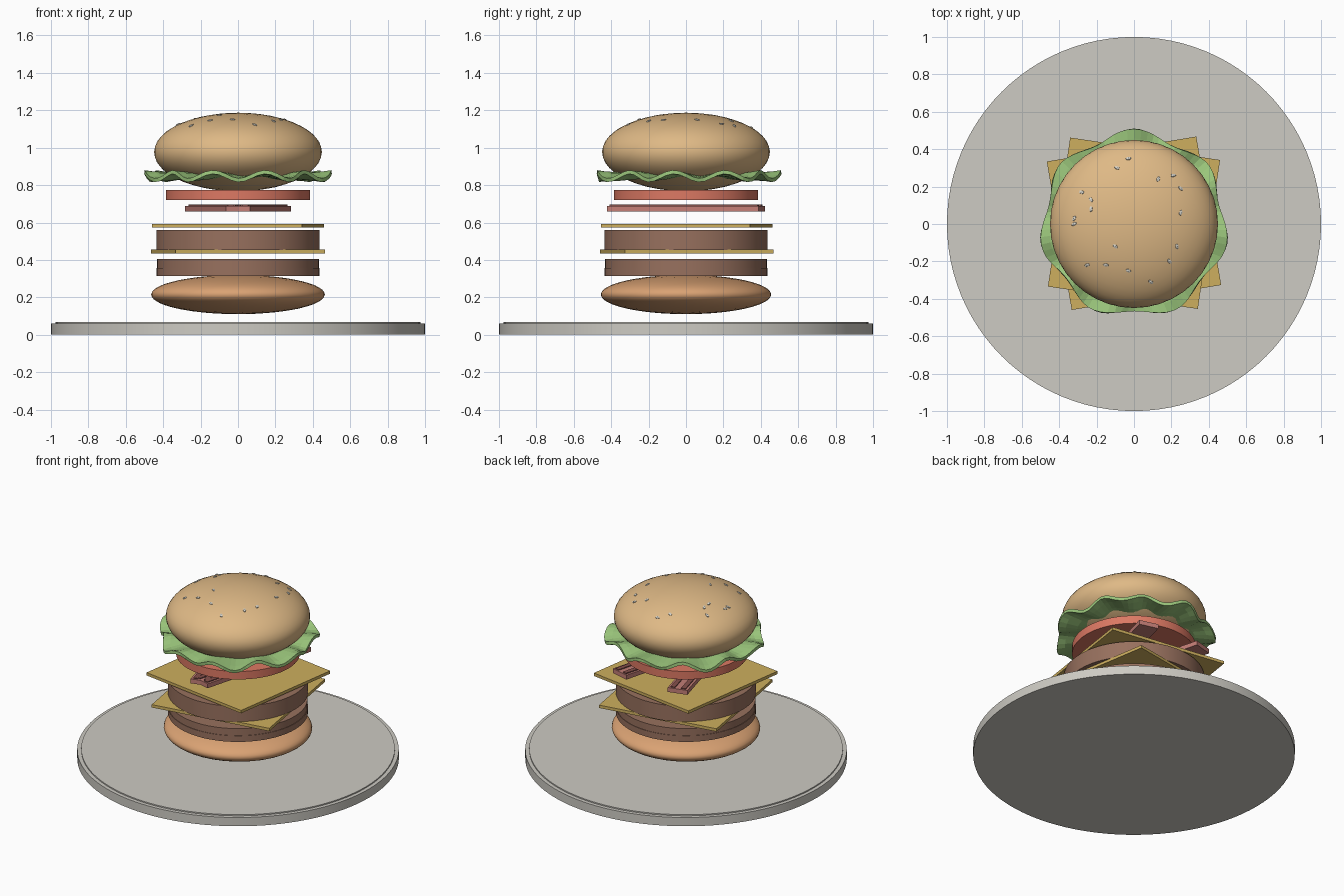
import bpy, bmesh, math
from mathutils import Matrix, Vector

old = bpy.data.objects.get("Cube")
if old:
    bpy.data.objects.remove(old, do_unlink=True)


def material(name, *rgb):
    color = [c ** 2.2 for c in rgb] + [1]
    m = bpy.data.materials.new(name)
    m.use_nodes = True
    m.diffuse_color = color
    m.node_tree.nodes["Principled BSDF"].inputs["Base Color"].default_value = color
    return m


stone = material("plate grey", .80, .79, .76)
crust = material("golden bun", .87, .72, .52)
heel = material("toasted bun", .85, .63, .45)
meat = material("patty brown", .59, .44, .37)
cheddar = material("cheese yellow", .80, .68, .37)
pork = material("bacon pink", .76, .49, .46)
char = material("bacon dark red", .52, .32, .30)
red = material("tomato red", .86, .47, .39)
green = material("lettuce green", .60, .77, .48)
pale = material("sesame white", .85, .84, .80)


def finish(name, bm, mat, smooth=False):
    mesh = bpy.data.meshes.new(name)
    bmesh.ops.recalc_face_normals(bm, faces=bm.faces)
    bm.to_mesh(mesh)
    bm.free()
    mesh.materials.append(mat)
    ob = bpy.data.objects.new(name, mesh)
    bpy.context.collection.objects.link(ob)
    if smooth:
        bpy.ops.object.select_all(action="DESELECT")
        ob.select_set(True)
        bpy.context.view_layer.objects.active = ob
        bpy.ops.object.shade_smooth_by_angle(angle=math.radians(30))
    return ob


def disc(name, radius, low, high, mat, sides=64):
    bm = bmesh.new()
    bmesh.ops.create_cone(bm, cap_ends=True, segments=sides, radius1=radius, radius2=radius,
                          depth=high - low, matrix=Matrix.Translation((0, 0, (low + high) / 2)))
    return finish(name, bm, mat, True)


def slab(name, center, size, turn, mat):
    bm = bmesh.new()
    place = Matrix.Translation(center) @ Matrix.Rotation(math.radians(turn), 4, "Z")
    bmesh.ops.create_cube(bm, size=1, matrix=place @ Matrix.Diagonal((*size, 1)))
    return finish(name, bm, mat)


def bun(name, center, scale, mat):
    bm = bmesh.new()
    place = Matrix.Translation((0, 0, center)) @ Matrix.Diagonal((*scale, 1))
    bmesh.ops.create_icosphere(bm, subdivisions=4, radius=1, matrix=place)
    return finish(name, bm, mat, True)


# Plate with a slightly raised middle
disc("plate", 1, 0, .06, stone, 96)
disc("plate_center", .975, .055, .068, stone, 96)

# Buns
bun("bottom_bun", .215, (.465, .456, .105), heel)
bun("top_bun", .977, (.449, .449, .21), crust)

# Patties, the lower one in two layers
disc("lower_patty_base", .435, .315, .357, meat)
disc("lower_patty_top", .432, .357, .405, meat)
disc("upper_patty", .436, .453, .56, meat)

# Cheese slices turned opposite ways
slab("lower_cheese", (0, .004, .445), (.81, .805, .02), 9.5, cheddar)
slab("upper_cheese", (0, .004, .583), (.81, .805, .02), -8.5, cheddar)

# Bacon strips meeting at the front
for side, word in ((1, "left"), (-1, "right")):
    turn = -15 * side
    base = Vector((.111 * side, 0, .674))
    slab(word + "_bacon", base, (.13, .84, .03), turn, pork)
    across = Vector((math.cos(math.radians(turn)), math.sin(math.radians(turn)), 0))
    for i, shift in enumerate((-.035, .035)):
        slab(f"{word}_bacon_streak_{i}", base + across * shift + Vector((0, 0, .017)),
             (.03, .82, .008), turn, char)

# Tomato
disc("tomato", .385, .72, .775, red)

# Ruffled lettuce leaf
bm = bmesh.new()
steps, rings = 88, []
for reach in (.55, .75, .9, 1):
    ring = []
    for i in range(steps):
        a = math.tau * i / steps
        r = reach * (.487 - .022 * math.sin(7 * a))
        z = .848 + .022 * reach ** 3 * math.sin(11 * a + 3 * reach)
        ring.append(bm.verts.new((r * math.cos(a), r * math.sin(a), z)))
    rings.append(ring)
for inner, outer in zip(rings, rings[1:]):
    for i in range(steps):
        j = (i + 1) % steps
        bm.faces.new((inner[i], outer[i], outer[j], inner[j]))
bm.faces.new(rings[0])
leaf = finish("lettuce", bm, green)
thick = leaf.modifiers.new("Thickness", "SOLIDIFY")
thick.thickness = .02
thick.offset = 0

# Sesame seeds resting on the top bun
spots = [(-.03, .35), (-.09, .3), (.13, .24), (.21, .26), (.25, .19), (.25, .06),
         (-.28, .17), (-.23, .13), (-.23, .08), (-.32, .03), (-.32, 0), (-.25, -.22),
         (-.15, -.22), (-.03, -.25), (.09, -.31), (.19, -.2), (.23, -.12), (-.1, -.12)]
bm = bmesh.new()
for i, (x, y) in enumerate(spots):
    z = .977 + .21 * math.sqrt(1 - (x * x + y * y) / .449 ** 2)
    normal = Vector((x, y, (z - .977) * (.449 / .21) ** 2))
    place = (Matrix.Translation((x, y, z)) @ normal.to_track_quat("Z", "Y").to_matrix().to_4x4()
             @ Matrix.Rotation(i * 2.4, 4, "Z") @ Matrix.Diagonal((.017, .01, .006, 1)))
    bmesh.ops.create_icosphere(bm, subdivisions=1, radius=1, matrix=place)
finish("sesame_seeds", bm, pale)
